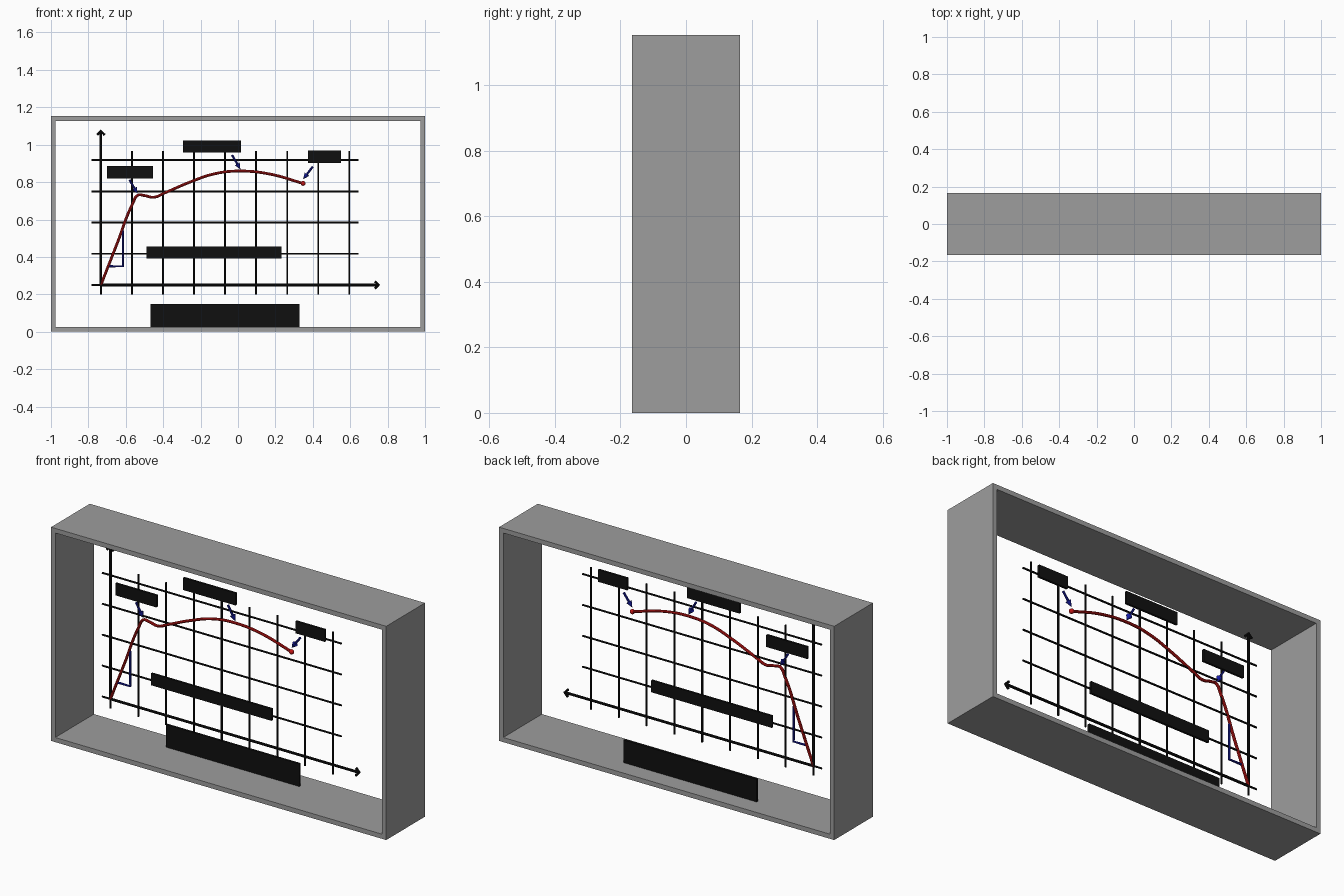
import bpy, bmesh
from mathutils import Vector

if "Cube" in bpy.data.objects:
    bpy.data.objects.remove(bpy.data.objects["Cube"])

Y = -0.04  # depth plane of the chart


def material(name, rgb):
    m = bpy.data.materials.new(name)
    m.diffuse_color = (*rgb, 1)
    m.use_nodes = True
    m.node_tree.nodes["Principled BSDF"].inputs["Base Color"].default_value = m.diffuse_color
    return m


GREY = material("frame grey", (0.34, 0.34, 0.34))
BLACK = material("ink black", (0.005, 0.005, 0.005))
RED = material("curve red", (0.55, 0.008, 0.008))
BLUE = material("marker blue", (0.008, 0.012, 0.38))


def mesh_object(name, bm, mat):
    bmesh.ops.recalc_face_normals(bm, faces=bm.faces)
    me = bpy.data.meshes.new(name)
    bm.to_mesh(me)
    bm.free()
    me.materials.append(mat)
    ob = bpy.data.objects.new(name, me)
    bpy.context.collection.objects.link(ob)
    return ob


def plate(name, x0, x1, z0, z1, y, depth, mat):
    bm = bmesh.new()
    bmesh.ops.create_cube(bm, size=1)
    for v in bm.verts:
        v.co = ((x0 + x1) / 2 + v.co.x * (x1 - x0), y + v.co.y * depth,
                (z0 + z1) / 2 + v.co.z * (z1 - z0))
    return mesh_object(name, bm, mat)


def tube(name, paths, radius, mat, smooth=False):
    """Round rods along lists of (x, z) points in the chart plane."""
    cu = bpy.data.curves.new(name, 'CURVE')
    cu.dimensions = '3D'
    cu.bevel_depth = radius
    cu.bevel_resolution = 2
    cu.resolution_u = 8
    cu.use_fill_caps = True
    for pts in paths:
        sp = cu.splines.new('BEZIER' if smooth else 'POLY')
        store = sp.bezier_points if smooth else sp.points
        store.add(len(pts) - 1)
        for p, (x, z) in zip(store, pts):
            if smooth:
                p.co = (x, Y, z)
                p.handle_left_type = p.handle_right_type = 'AUTO'
            else:
                p.co = (x, Y, z, 1)
    cu.materials.append(mat)
    ob = bpy.data.objects.new(name, cu)
    bpy.context.collection.objects.link(ob)
    bpy.ops.object.select_all(action='DESELECT')
    ob.select_set(True)
    bpy.context.view_layer.objects.active = ob
    bpy.ops.object.convert(target='MESH')
    bpy.ops.object.shade_smooth_by_angle()


# Open rectangular frame: outer and inner loops bridged front and back
D, H, T = 0.165, 1.153, 0.025
bm = bmesh.new()
rings = []
for y in (-D, D):
    for t in (0, T):
        rings.append([bm.verts.new((x, y, z)) for x, z in
                      ((-1 + t, t), (1 - t, t), (1 - t, H - t), (-1 + t, H - t))])
for a, b in ((0, 1), (1, 3), (3, 2), (2, 0)):
    for i in range(4):
        j = (i + 1) % 4
        bm.faces.new((rings[a][i], rings[a][j], rings[b][j], rings[b][i]))
mesh_object("display_frame", bm, GREY)

# Grid lines
OX, OZ, STEP = -0.733, 0.25, 0.166
tube("grid_verticals", [[(OX + i * STEP, 0.2), (OX + i * STEP, 0.967)] for i in range(9)],
     0.005, BLACK)
tube("grid_horizontals", [[(-0.782, OZ + i * 0.1668), (0.645, OZ + i * 0.1668)] for i in range(5)],
     0.005, BLACK)

# Axes with open arrow tips
tube("vertical_axis", [[(OX, OZ), (OX, 1.072)],
                       [(OX - 0.02, 1.052), (OX, 1.074), (OX + 0.02, 1.052)]], 0.007, BLACK)
tube("horizontal_axis", [[(OX, OZ), (0.75, OZ)],
                         [(0.732, OZ + 0.02), (0.752, OZ), (0.732, OZ - 0.02)]], 0.007, BLACK)

# Red curve and its end dot
tube("plotted_curve", [[(OX, OZ), (-0.647, 0.47), (-0.562, 0.687), (-0.535, 0.73),
                        (-0.50, 0.728), (-0.45, 0.719), (-0.39, 0.743), (-0.257, 0.80),
                        (-0.123, 0.845), (0.01, 0.859), (0.17, 0.843), (0.348, 0.793)]],
     0.0075, RED, smooth=True)
bm = bmesh.new()
bmesh.ops.create_uvsphere(bm, u_segments=16, v_segments=10, radius=0.013)
bmesh.ops.translate(bm, verts=bm.verts, vec=(0.348, Y, 0.793))
for f in bm.faces:
    f.smooth = True
mesh_object("curve_end_dot", bm, RED)

# Blue slope marker
tube("slope_marker", [[(-0.69, 0.35), (-0.615, 0.35), (-0.615, 0.54)]], 0.006, BLUE)

# Blue pointer arrows: rod plus cone
for i, (a, b) in enumerate((((-0.58, 0.812), (-0.537, 0.738)),
                            ((-0.032, 0.945), (0.013, 0.868)),
                            ((0.4, 0.883), (0.348, 0.815)))):
    tail, tip = Vector((a[0], Y, a[1])), Vector((b[0], Y, b[1]))
    d = (tip - tail).normalized()
    neck = tip - d * 0.034
    tube(f"pointer_rod_{i + 1}", [[a, (neck.x, neck.z)]], 0.006, BLUE)
    bm = bmesh.new()
    bmesh.ops.create_cone(bm, cap_ends=True, segments=16, radius1=0.015, radius2=0, depth=0.034)
    bmesh.ops.rotate(bm, verts=bm.verts, matrix=d.to_track_quat('Z', 'Y').to_matrix())
    bmesh.ops.translate(bm, verts=bm.verts, vec=(neck + tip) / 2)
    mesh_object(f"pointer_tip_{i + 1}", bm, BLUE)

# Plain label plates; the title plate stands on the frame floor further back
for name, x0, x1, z0, z1, y in (
        ("label_left", -0.70, -0.455, 0.82, 0.885, Y),
        ("label_top", -0.295, 0.017, 0.957, 1.023, Y),
        ("label_right", 0.375, 0.55, 0.903, 0.968, Y),
        ("label_middle", -0.488, 0.232, 0.392, 0.456, Y),
        ("title_plate", -0.468, 0.328, T, 0.147, 0.06)):
    plate(name, x0, x1, z0, z1, y, 0.012, BLACK)
